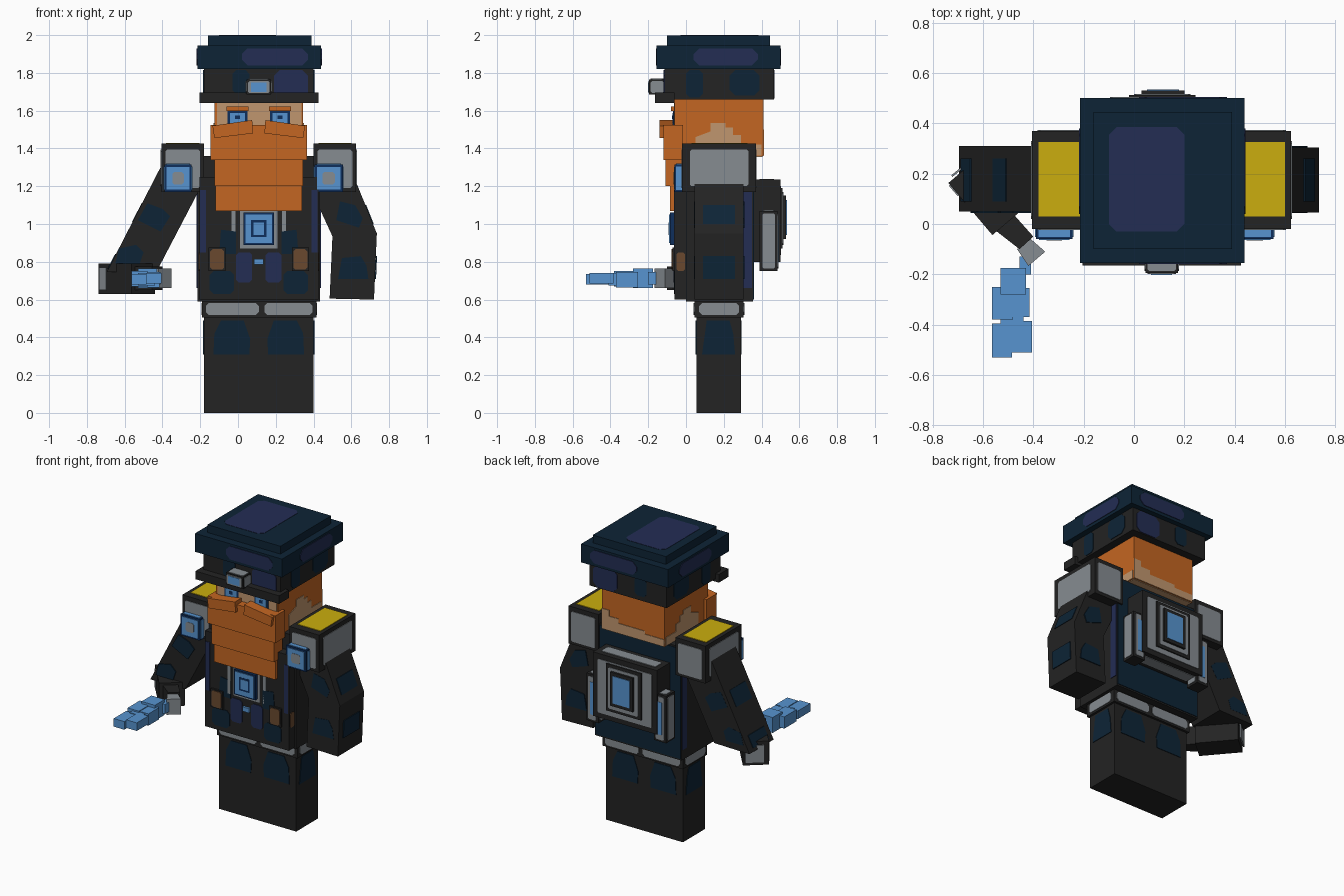
import bpy, bmesh

old = bpy.data.objects.get("Cube")
if old:
    bpy.data.objects.remove(old, do_unlink=True)


def material(name, rgb):
    lin = [((c / 255 + 0.055) / 1.055) ** 2.4 if c > 10 else c / 255 / 12.92 for c in rgb]
    m = bpy.data.materials.new(name)
    m.use_nodes = True
    m.diffuse_color = (*lin, 1)
    m.node_tree.nodes["Principled BSDF"].inputs["Base Color"].default_value = (*lin, 1)
    return m


BLACK = material("black cloth", (35, 35, 35))
NAVY = material("dark navy", (13, 36, 54))
VIOLET = material("violet blue", (35, 45, 84))
ORANGE = material("ginger hair", (196, 102, 34))
SKIN = material("skin", (192, 150, 110))
GREY = material("steel grey", (134, 140, 145))
BLUE = material("bright blue", (87, 148, 208))
YELLOW = material("gold yellow", (203, 174, 14))
BROWN = material("brown leather", (106, 73, 47))
INK = material("deep blue", (14, 46, 92))
C = 0.11  # mirror axis of the body


def prism(name, mat, axis, pts, lo, hi):
    """Extrude a 2D outline along an axis from lo to hi."""
    put = {"x": lambda u, v, w: (w, u, v), "y": lambda u, v, w: (u, w, v),
           "z": lambda u, v, w: (u, v, w)}[axis]
    bm = bmesh.new()
    a = [bm.verts.new(put(u, v, lo)) for u, v in pts]
    b = [bm.verts.new(put(u, v, hi)) for u, v in pts]
    bm.faces.new(a)
    bm.faces.new(b[::-1])
    for i in range(len(pts)):
        j = (i + 1) % len(pts)
        bm.faces.new((a[i], b[i], b[j], a[j]))
    bmesh.ops.recalc_face_normals(bm, faces=bm.faces)
    me = bpy.data.meshes.new(name)
    bm.to_mesh(me)
    bm.free()
    me.materials.append(mat)
    ob = bpy.data.objects.new(name, me)
    bpy.context.collection.objects.link(ob)
    return ob


def rect(u0, u1, v0, v1, cut=0):
    if not cut:
        return [(u0, v0), (u1, v0), (u1, v1), (u0, v1)]
    return [(u0 + cut, v0), (u1 - cut, v0), (u1, v0 + cut), (u1, v1 - cut),
            (u1 - cut, v1), (u0 + cut, v1), (u0, v1 - cut), (u0, v0 + cut)]


def box(name, mat, x0, x1, y0, y1, z0, z1):
    return prism(name, mat, "z", rect(x0, x1, y0, y1), z0, z1)


def plate(name, mat, axis, pos, pts, t=0.004):
    return prism(name, mat, axis, pts, pos - t, pos + t)


def framed(name, b, faces, mat, m=0.025, cut=0.008, base=BLACK):
    """Box with an inset coloured panel on each listed face."""
    box(name, base, *b)
    r = {"x": b[0:2], "y": b[2:4], "z": b[4:6]}
    for f in faces:
        u, v = [r[k] for k in "xyz" if k != f[1]]
        plate(name + "_panel", mat, f[1], r[f[1]][f[0] == "+"],
              rect(u[0] + m, u[1] - m, v[0] + m, v[1] - m, cut))


def mx(x):
    return 2 * C - x


def mirror(pts):
    return [(mx(x), z) for x, z in pts]


# Legs and belt
box("legs", BLACK, -0.18, 0.40, 0.055, 0.29, 0, 0.52)
knee = [(-0.13, 0.31), (0.06, 0.31), (0.065, 0.39), (0.03, 0.49), (-0.09, 0.49), (-0.125, 0.42)]
for y in (0.055, 0.29):
    plate("knee_patch", NAVY, "y", y, knee)
    plate("knee_patch", NAVY, "y", y, mirror(knee))
for x in (-0.18, 0.40):
    plate("knee_patch", NAVY, "x", x, [(0.085, 0.31), (0.26, 0.31), (0.25, 0.42), (0.23, 0.49), (0.11, 0.49)])
box("belt", BLACK, -0.19, 0.415, 0.045, 0.305, 0.505, 0.60)
for y in (0.045, 0.305):
    for x0, x1 in ((-0.17, 0.11), (0.14, 0.395)):
        plate("belt_panel", GREY, "y", y, rect(x0, x1, 0.518, 0.582, 0.015))
for x in (-0.19, 0.415):
    plate("belt_panel", GREY, "x", x, rect(0.07, 0.28, 0.518, 0.582, 0.015))

# Coat
box("coat", BLACK, -0.215, 0.435, 0, 0.355, 0.59, 1.36)
box("vest", BLACK, -0.205, 0.425, -0.06, 0, 0.60, 1.25)
plate("coat_back", NAVY, "y", 0.355, rect(-0.21, 0.43, 0.60, 1.35))
for x in (-0.215, 0.435):
    plate("coat_side_stripe", VIOLET, "x", x, rect(0.30, 0.35, 0.66, 1.18))
for s in (0, 1):
    f = mirror if s else list
    plate("vest_patch", NAVY, "y", -0.06, f([(-0.10, 0.84), (-0.01, 0.84), (-0.01, 0.96), (-0.09, 0.97)]))
    plate("vest_tail", VIOLET, "y", -0.061, f(rect(-0.01, 0.075, 0.69, 0.85, 0.015)))
    plate("vest_hem_patch", NAVY, "y", -0.06, f(rect(-0.15, -0.02, 0.63, 0.75, 0.02)))
    plate("strap", GREY, "y", -0.06, f(rect(-0.035, -0.012, 0.87, 1.08)))
    plate("vest_side_patch", VIOLET, "y", -0.06, f(rect(-0.20, -0.17, 0.85, 1.18)))
    x0, x1 = (mx(-0.065), mx(-0.155)) if s else (-0.155, -0.065)
    framed("pouch", (x0, x1, -0.072, -0.03, 0.75, 0.875), ["-y"], BROWN, 0.008, 0.012)
    side = 0.425 if s else -0.205
    plate("pouch_side", BROWN, "x", side, rect(-0.05, -0.005, 0.75, 0.85, 0.01))
plate("chest_mount", GREY, "y", -0.06, rect(0.01, 0.21, 0.87, 1.08))
framed("chest_gem", (0.03, 0.19, -0.085, -0.06, 0.89, 1.06), ["-y"], BLUE, 0.01, 0, INK)
plate("gem_ring", INK, "y", -0.086, rect(0.07, 0.15, 0.93, 1.02))
plate("gem_core", BLUE, "y", -0.088, rect(0.082, 0.138, 0.942, 1.008))
box("buckle", BLUE, 0.085, 0.135, -0.075, -0.06, 0.785, 0.815)

# Shoulder pads with gems
for s in (0, 1):
    x0, x1 = (mx(-0.18), mx(-0.405)) if s else (-0.405, -0.18)
    box("shoulder_pad", BLACK, x0, x1, -0.02, 0.37, 1.17, 1.425)
    for y in (-0.02, 0.37):
        plate("shoulder_panel", GREY, "y", y, rect(x0 + 0.022, x1 - 0.02, 1.19, 1.395, 0.01))
    plate("shoulder_side", GREY, "x", x1 if s else x0, rect(0.02, 0.33, 1.20, 1.395, 0.01))
    g0, g1 = (0.405, 0.555) if s else (-0.39, -0.245)
    plate("shoulder_top", YELLOW, "z", 1.425, rect(x0 + 0.025, x1 - 0.025, 0.03, 0.325))
    framed("shoulder_gem", (g0, g1, -0.06, -0.015, 1.17, 1.315), ["-y"], BLUE, 0.012, 0, INK)
    plate("shoulder_gem_core", GREY, "y", -0.062, rect(g0 + 0.042, g1 - 0.042, 1.21, 1.275, 0.01))
    for gx in (g0, g1):
        plate("shoulder_gem_edge", BLUE, "x", gx, rect(-0.052, -0.015, 1.18, 1.305))
    plate("shoulder_gem_edge", BLUE, "z", 1.315, rect(g0 + 0.01, g1 - 0.01, -0.052, -0.015))

# Left arm, hanging with a bent elbow
prism("left_upper_arm", BLACK, "y", [(0.38, 1.195), (0.60, 1.285), (0.735, 0.95), (0.50, 0.935)], 0.045, 0.305)
prism("left_forearm", BLACK, "y", [(0.50, 0.935), (0.735, 0.95), (0.72, 0.60), (0.485, 0.605)], 0.045, 0.305)
# Right upper arm, slanting outwards
prism("right_upper_arm", BLACK, "y", [(-0.40, 1.32), (-0.20, 1.19), (-0.43, 0.75), (-0.695, 0.745)], 0.05, 0.31)
for y in (0.047, 0.307):
    plate("arm_patch", NAVY, "y", y, [(0.52, 1.02), (0.64, 0.98), (0.66, 1.03), (0.62, 1.10), (0.54, 1.12)])
    plate("arm_patch", NAVY, "y", y, [(0.53, 0.71), (0.69, 0.71), (0.68, 0.78), (0.65, 0.83), (0.55, 0.82)])
    plate("arm_patch", NAVY, "y", y, [(-0.53, 1.02), (-0.41, 0.96), (-0.36, 1.04), (-0.40, 1.08), (-0.48, 1.11)])
    plate("arm_patch", NAVY, "y", y, [(-0.65, 0.79), (-0.52, 0.79), (-0.50, 0.85), (-0.54, 0.89), (-0.63, 0.87)])


def strip(p, q, t):
    return prism("arm_side_patch", NAVY, "y", [p, q, (q[0] + t, q[1]), (p[0] + t, p[1])], 0.09, 0.26)


strip((0.673, 1.10), (0.713, 1.0), 0.006)
strip((0.730, 0.83), (0.725, 0.71), 0.006)
strip((-0.504, 1.11), (-0.556, 1.01), -0.006)
strip((-0.645, 0.84), (-0.684, 0.765), -0.006)

# Right forearm, hand and blue blade reaching forward
prism("right_forearm", BLACK, "z", [(-0.738, 0.163), (-0.563, -0.044), (-0.44, 0.06), (-0.615, 0.267)], 0.63, 0.79)
prism("cuff_panel", GREY, "z", [(-0.736, 0.152), (-0.70, 0.11), (-0.694, 0.116), (-0.73, 0.158)], 0.65, 0.77)
prism("cuff_end_panel", GREY, "z", [(-0.722, 0.187), (-0.63, 0.263), (-0.635, 0.269), (-0.727, 0.193)], 0.65, 0.77)
prism("right_wrist", BLACK, "z", [(-0.545, -0.03), (-0.455, -0.10), (-0.40, -0.05), (-0.48, 0.04)], 0.65, 0.775)
prism("right_hand", GREY, "z", [(-0.465, -0.10), (-0.41, -0.06), (-0.353, -0.11), (-0.42, -0.167)], 0.66, 0.765)
for x0, x1, y0, y1, z0, z1 in (
        (-0.455, -0.41, -0.20, -0.13, 0.68, 0.745), (-0.53, -0.43, -0.28, -0.175, 0.66, 0.765),
        (-0.565, -0.48, -0.38, -0.25, 0.67, 0.75), (-0.48, -0.415, -0.37, -0.255, 0.665, 0.745),
        (-0.53, -0.44, -0.41, -0.37, 0.675, 0.74), (-0.565, -0.485, -0.53, -0.395, 0.68, 0.735),
        (-0.485, -0.405, -0.51, -0.385, 0.685, 0.74)):
    box("blade_block", BLUE, x0, x1, y0, y1, z0, z1)

# Backpack with side canisters
framed("backpack", (-0.13, 0.35, 0.355, 0.50, 0.80, 1.235), ["+z", "-z", "+y"], GREY, 0.035)
framed("backpack_plate", (-0.02, 0.245, 0.48, 0.512, 0.87, 1.19), ["+y"], GREY, 0.02)
framed("backpack_light", (0.03, 0.20, 0.50, 0.53, 0.92, 1.15), ["+y"], BLUE, 0.022, 0)
for s in (0, 1):
    x0, x1 = (0.32, 0.41) if s else (-0.19, -0.10)
    framed("canister", (x0, x1, 0.39, 0.485, 0.75, 1.07), ["+x", "-x", "+y", "+z"], GREY, 0.014)
    plate("canister_light", BLUE, "y", 0.488, rect(x0 + 0.03, x1 - 0.03, 0.80, 1.02))

# Head, with stepped bare skin below the hair
box("head", ORANGE, -0.125, 0.345, -0.06, 0.41, 1.36, 1.68)
plate("face", SKIN, "y", -0.06, rect(-0.11, 0.335, 1.37, 1.65))
for x in (-0.125, 0.345):
    plate("cheek", SKIN, "x", x, [(0.05, 1.362), (0.40, 1.362), (0.40, 1.42), (0.29, 1.42), (0.29, 1.47),
          (0.25, 1.47), (0.25, 1.51), (0.21, 1.51), (0.21, 1.535), (0.13, 1.535), (0.13, 1.49), (0.05, 1.46)])
plate("nape", SKIN, "y", 0.41, [(-0.125, 1.362), (0.345, 1.362), (0.345, 1.50), (0.29, 1.50), (0.29, 1.46),
      (0.22, 1.46), (0.22, 1.43), (0.02, 1.43), (0.02, 1.41), (-0.125, 1.41)])
plate("chin_base", SKIN, "z", 1.36, rect(-0.12, 0.34, -0.05, 0.405))
for x0, x1 in ((-0.055, 0.05), (0.17, 0.275)):
    plate("eye_rim", INK, "y", -0.064, rect(x0, x1, 1.52, 1.60))
    plate("eye", BLUE, "y", -0.068, rect(x0 + 0.012, x1 - 0.012, 1.53, 1.588))
    plate("pupil", INK, "y", -0.07, rect(x0 + 0.04, x1 - 0.04, 1.555, 1.575))
    box("eyebrow", ORANGE, x0 - 0.005, x1 + 0.005, -0.08, -0.06, 1.597, 1.622)

# Beard and moustache
box("beard_top", ORANGE, -0.145, 0.365, -0.12, -0.015, 1.34, 1.525)
box("beard_middle", ORANGE, -0.125, 0.345, -0.108, -0.015, 1.20, 1.34)
box("beard_tip", ORANGE, -0.12, 0.34, -0.085, -0.015, 1.07, 1.20)
half = [(-0.135, 1.52), (0.075, 1.55), (0.08, 1.48), (-0.125, 1.455)]
prism("moustache_right", ORANGE, "y", half, -0.14, -0.07)
prism("moustache_left", ORANGE, "y", mirror(half), -0.14, -0.07)

# Hat
box("hat_visor", BLACK, -0.205, 0.425, -0.165, -0.06, 1.64, 1.695)
box("hat_band", BLACK, -0.18, 0.40, -0.115, 0.465, 1.66, 1.82)
box("hat_crown", NAVY, -0.215, 0.44, -0.155, 0.50, 1.82, 1.945)
box("hat_top", NAVY, -0.16, 0.39, -0.10, 0.445, 1.945, 1.998)
plate("hat_top_patch", VIOLET, "z", 1.996, rect(-0.10, 0.20, -0.03, 0.385, 0.03))
for y0, y1 in ((-0.155, -0.115), (0.50, 0.465)):
    plate("crown_patch", VIOLET, "y", y0, rect(0.02, 0.37, 1.84, 1.93, 0.03))
    plate("band_patch", VIOLET, "y", y1, rect(0.19, 0.37, 1.665, 1.815, 0.03))
    plate("band_patch", NAVY, "y", y1, rect(-0.03, 0.06, 1.69, 1.815, 0.02))
for x0, x1 in ((-0.215, -0.18), (0.44, 0.40)):
    plate("crown_patch", VIOLET, "x", x0, rect(0.04, 0.38, 1.84, 1.93, 0.03))
    plate("band_patch", NAVY, "x", x1, rect(0.0, 0.09, 1.67, 1.815, 0.02))
    plate("band_patch", NAVY, "x", x1, rect(0.23, 0.39, 1.68, 1.815, 0.03))
framed("hat_badge", (0.045, 0.175, -0.195, -0.11, 1.685, 1.765), ["-y", "+x", "-x", "+z"], GREY, 0.008)
plate("badge_gem", BLUE, "y", -0.198, rect(0.068, 0.152, 1.70, 1.75))
